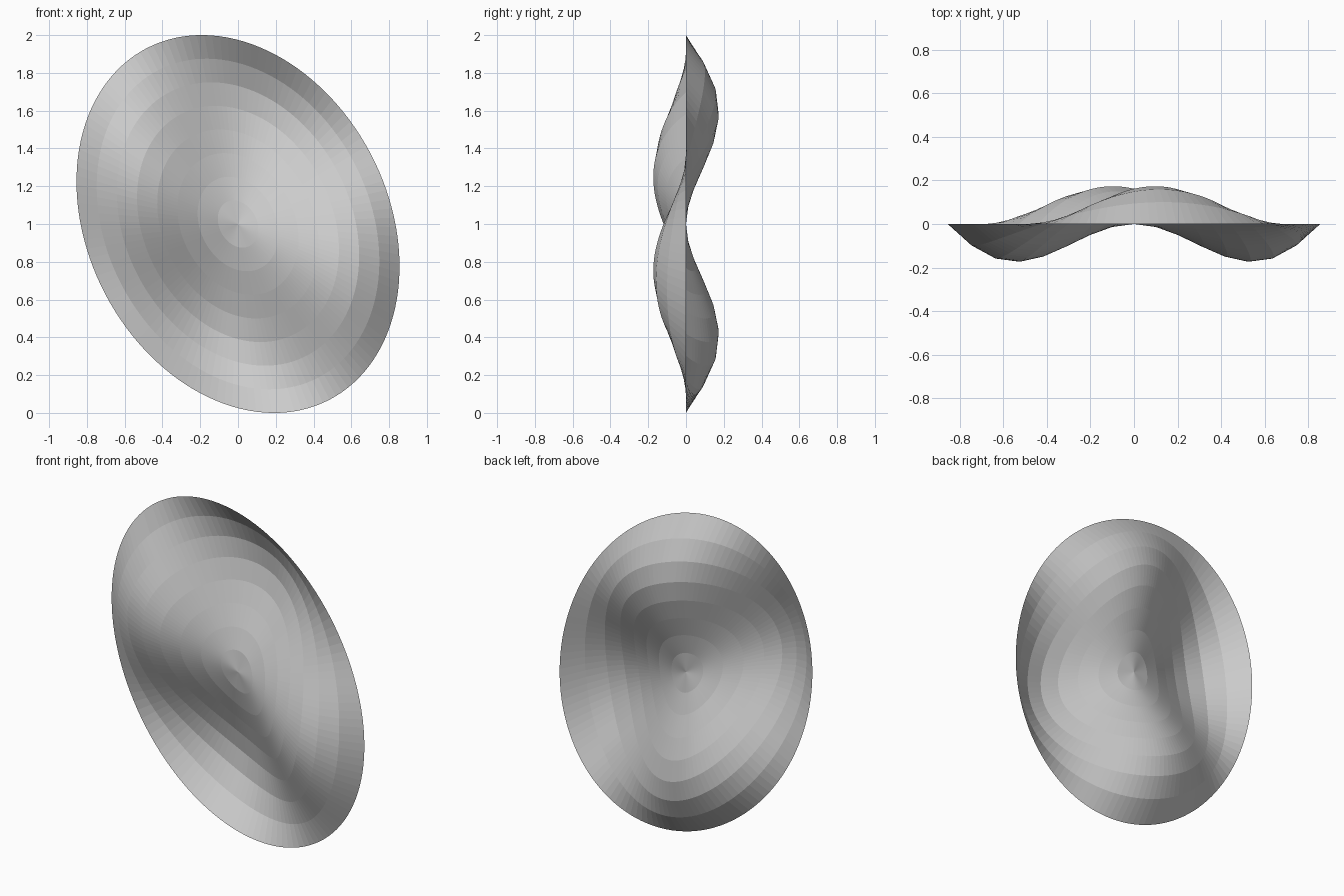
import bpy, bmesh
from math import sin, cos, pi
from mathutils import Vector

if "Cube" in bpy.data.objects:
    bpy.data.objects.remove(bpy.data.objects["Cube"])

SEGMENTS, RINGS, AMPLITUDE = 128, 8, 0.30
# conjugate half-axes of the tilted elliptical rim: ridge line and trough line
RIDGE = Vector((0.155, 0, 0.918))
TROUGH = Vector((-0.841, 0, 0.397))
CENTRE = Vector((0, 0, 1))


def wave_point(r, t):
    """Point on the saddle wave: flat at centre and rim, two ridges, two troughs."""
    p = CENTRE + r * (cos(t) * RIDGE + sin(t) * TROUGH)
    p.y = AMPLITUDE * r * sin(pi * r) * cos(2 * t)
    return p


# rippled elliptical membrane, built ring by ring
bm = bmesh.new()
hub = bm.verts.new(CENTRE)
rings = [[bm.verts.new(wave_point(i / RINGS, 2 * pi * j / SEGMENTS))
          for j in range(SEGMENTS)] for i in range(1, RINGS + 1)]
for j in range(SEGMENTS):
    k = (j + 1) % SEGMENTS
    bm.faces.new((hub, rings[0][k], rings[0][j]))
    for inner, outer in zip(rings, rings[1:]):
        bm.faces.new((inner[j], inner[k], outer[k], outer[j]))
bmesh.ops.recalc_face_normals(bm, faces=bm.faces)
# face the front
if sum(f.normal.y * f.calc_area() for f in bm.faces) > 0:
    bmesh.ops.reverse_faces(bm, faces=bm.faces)

mesh = bpy.data.meshes.new("wavy_membrane")
bm.to_mesh(mesh)
bm.free()
bpy.context.collection.objects.link(bpy.data.objects.new("wavy_membrane", mesh))
